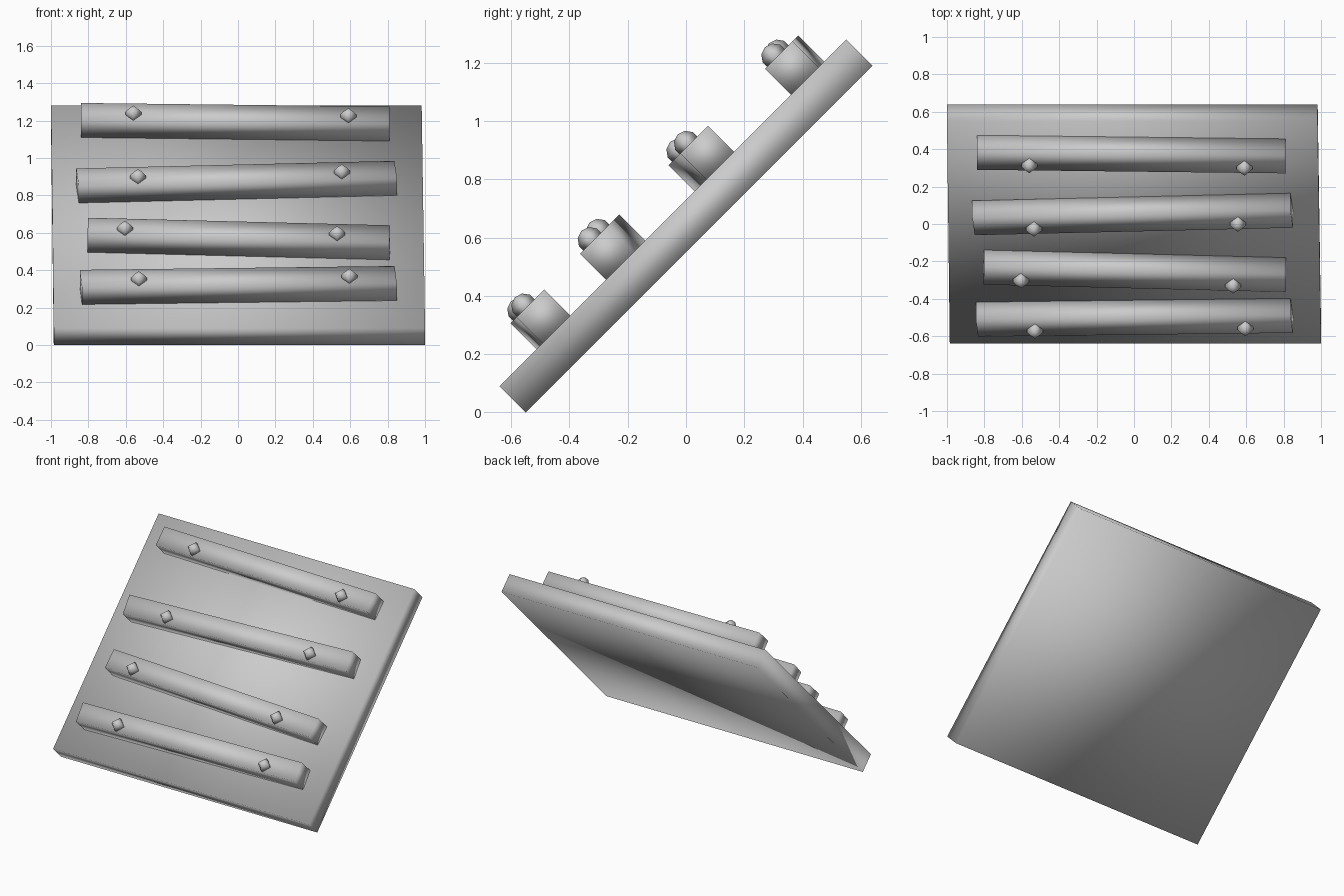
import bpy, bmesh, math
from mathutils import Matrix

if "Cube" in bpy.data.objects:
    bpy.data.objects.remove(bpy.data.objects["Cube"])

# One plain grey for everything
grey = bpy.data.materials.new("plain_grey")
grey.use_nodes = True
colour = (0.6, 0.6, 0.6, 1)
grey.diffuse_color = colour
grey.node_tree.nodes["Principled BSDF"].inputs["Base Color"].default_value = colour

# Local frame of the ramp: y runs up the slope, z points off its face
TILT = Matrix.Rotation(math.radians(45), 4, 'X')
FACE, SLAT_TOP = 0.516, 0.643


def finish(name, bm):
    bmesh.ops.recalc_face_normals(bm, faces=bm.faces)
    mesh = bpy.data.meshes.new(name)
    bm.to_mesh(mesh)
    bm.free()
    mesh.materials.append(grey)
    mesh.shade_smooth()
    obj = bpy.data.objects.new(name, mesh)
    obj.matrix_world = TILT
    bpy.context.collection.objects.link(obj)


def board(name, outline, bottom, top):
    """Plank from a four-cornered outline on the slope."""
    bm = bmesh.new()
    base = bm.faces.new([bm.verts.new((x, u, bottom)) for x, u in outline])
    lid = bmesh.ops.extrude_face_region(bm, geom=[base])["geom"]
    verts = [v for v in lid if isinstance(v, bmesh.types.BMVert)]
    bmesh.ops.translate(bm, verts=verts, vec=(0, 0, top - bottom))
    finish(name, bm)


def nail(name, x, u):
    """Four-sided rounded head sunk halfway into a slat."""
    bm = bmesh.new()
    bmesh.ops.create_uvsphere(bm, u_segments=4, v_segments=5, radius=0.045,
                              matrix=Matrix.Translation((x, u, SLAT_TOP + 0.007)))
    finish(name, bm)


# Sloping panel, slightly skewed
board("ramp_panel", [(-0.985, -0.389), (1.0, -0.389), (0.982, 1.294), (-1.0, 1.294)],
      0.389, FACE)

# Crooked slats: left x, left height, right x, right height, end skew, nail positions
slats = [
    (-0.84, -0.142, 0.843, -0.113, 0.006, (-0.53, 0.595)),
    (-0.803, 0.252, 0.812, 0.195, -0.002, (-0.605, 0.53)),
    (-0.858, 0.625, 0.843, 0.682, 0.007, (-0.535, 0.555)),
    (-0.84, 1.12, 0.81, 1.093, 0.0, (-0.56, 0.59)),
]
HALF = 0.067
for i, (xl, ul, xr, ur, skew, nails) in enumerate(slats, 1):
    board(f"slat_{i}", [(xl + skew, ul - HALF), (xr + skew, ur - HALF),
                        (xr - skew, ur + HALF), (xl - skew, ul + HALF)],
          FACE - 0.002, SLAT_TOP)
    for side, x in zip(("right", "left"), nails):
        u = ul + (ur - ul) * (x - xl) / (xr - xl)
        nail(f"nail_{i}_{side}", x, u - 0.018)
